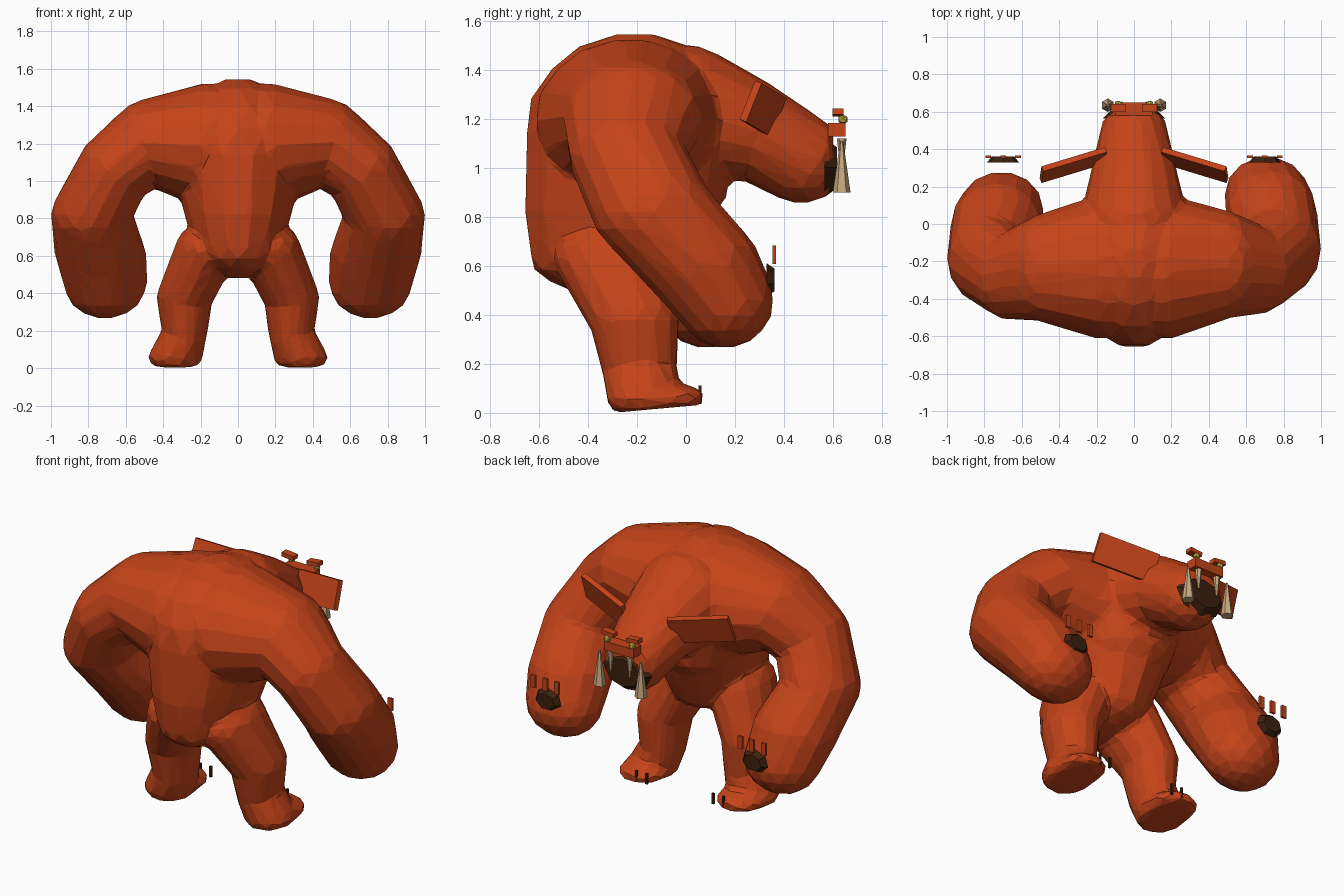
import bpy, bmesh, math
from mathutils import Vector, Matrix

if "Cube" in bpy.data.objects:
    bpy.data.objects.remove(bpy.data.objects["Cube"])


def material(name, rgb):
    m = bpy.data.materials.new(name)
    m.diffuse_color = (*rgb, 1)
    m.use_nodes = True
    m.node_tree.nodes["Principled BSDF"].inputs["Base Color"].default_value = m.diffuse_color
    return m


RED = material("rust red", (0.56, 0.057, 0.010))
DARK = material("dark brown", (0.045, 0.014, 0.004))
BONE = material("bone", (0.58, 0.40, 0.21))
YELLOW = material("eye yellow", (0.55, 0.48, 0.05))


def finish(bm, name, mat):
    bmesh.ops.recalc_face_normals(bm, faces=bm.faces)
    me = bpy.data.meshes.new(name)
    bm.to_mesh(me)
    bm.free()
    me.materials.append(mat)
    ob = bpy.data.objects.new(name, me)
    bpy.context.collection.objects.link(ob)
    return ob


def ellipsoid(bm, c, r, n=14, rows=9):
    out = []
    for i in range(rows):
        a = math.pi * (i + 0.5) / rows
        for j in range(n):
            b = 2 * math.pi * (j + 0.5 * (i % 2)) / n
            p = [c[0] + r[0] * math.sin(a) * math.cos(b),
                 c[1] + r[1] * math.sin(a) * math.sin(b),
                 c[2] + r[2] * math.cos(a)]
            p[1] = min(p[1], 0.60)                         # blunt muzzle
            p[2] = max(p[2], 0.09 * max(0, p[1] + 0.3))    # flat soles
            out.append(bm.verts.new(p))
    return out


def limb(bm, stations, side=1, shift=(0, 0)):
    """Skin between successive ellipsoids; y shift eases from first to last."""
    last = len(stations) - 1
    st = [((c[0] * side, c[1] + shift[0] + (shift[1] - shift[0]) * i / last, c[2]), r)
          for i, (c, r) in enumerate(stations)]
    for a, b in zip(st, st[1:]):
        vs = ellipsoid(bm, *a) + ellipsoid(bm, *b)
        res = bmesh.ops.convex_hull(bm, input=vs)
        junk = {g for g in res["geom_interior"] + res["geom_unused"]
                if isinstance(g, bmesh.types.BMVert)}
        bmesh.ops.delete(bm, geom=list(junk), context='VERTS')


# Body mass: torso, head, arms and legs fused into one faceted skin
torso = [((0, -.21, 1.14), (.36, .45, .41)),
         ((0, -.28, .82), (.285, .385, .24)),
         ((0, -.31, .64), (.235, .33, .16))]
chest = [((0, -.05, 1.14), (.34, .25, .27)),
         ((0, -.07, .95), (.28, .25, .20))]
head = [((0, .02, 1.22), (.29, .22, .28)),
        ((0, .26, 1.16), (.235, .15, .215)),
        ((0, .47, 1.035), (.185, .19, .18))]
arm = [((.14, -.23, 1.19), (.30, .39, .335)),
       ((.47, -.22, 1.21), (.22, .29, .23)),
       ((.66, -.25, 1.06), (.205, .235, .20)),
       ((.785, -.14, .82), (.215, .25, .20)),
       ((.735, .05, .61), (.245, .24, .20)),
       ((.71, .15, .46), (.225, .20, .195))]
pec = [((.10, -.05, 1.12), (.20, .22, .18)),
       ((.38, -.10, 1.15), (.14, .17, .15))]
leg = [((.17, -.30, .63), (.17, .24, .15)),
       ((.285, -.21, .38), (.15, .185, .14)),
       ((.285, -.19, .18), (.12, .155, .12)),
       ((.335, -.17, .06), (.145, .155, .09)),
       ((.33, -.05, .06), (.135, .125, .06))]
bm = bmesh.new()
limb(bm, torso)
limb(bm, chest)
limb(bm, head)
for s in (-1, 1):
    limb(bm, arm, s, (0, -.07) if s < 0 else (0, .01))
    limb(bm, pec, s)
    limb(bm, leg, s)
body = finish(bm, "body", RED)
remesh = body.modifiers.new("fuse", 'REMESH')
remesh.mode = 'VOXEL'
remesh.voxel_size = 0.02
remesh.use_smooth_shade = False
facet = body.modifiers.new("facet", 'DECIMATE')
facet.ratio = 0.04


def box(name, c, size, mat, axes=None):
    bm = bmesh.new()
    bmesh.ops.create_cube(bm, size=1)
    for v in bm.verts:
        p = Vector([v.co[i] * size[i] for i in range(3)])
        v.co = (axes @ p if axes else p) + Vector(c)
    return finish(bm, name, mat)


def disc(name, c, rx, rz, depth, mat, n=8):
    """Bevelled polygon plate facing +y."""
    bm = bmesh.new()
    bmesh.ops.create_cone(bm, cap_ends=True, segments=n, radius1=1, radius2=.7, depth=1)
    for v in bm.verts:
        x, y, z = v.co
        v.co = (c[0] + x * rx, c[1] + z * depth, c[2] + y * rz)
    return finish(bm, name, mat)


def fang(name, c, r_low, r_top, h):
    bm = bmesh.new()
    bmesh.ops.create_cone(bm, cap_ends=True, segments=6, radius1=r_low,
                          radius2=r_top, depth=h, matrix=Matrix.Translation(c))
    return finish(bm, name, BONE)


# Mouth and muzzle plate
disc("mouth", (0, .59, 1.0), .165, .12, .05, DARK)
box("muzzle_plate", (0, .615, 1.155), (.20, .07, .055), RED)

for s, tag in ((-1, "left"), (1, "right")):
    # Tusks, small teeth, eyes and brows
    fang(tag + "_tusk", (s * .14, .635, 1.005), .036, .006, .21)
    fang(tag + "_tooth", (s * .065, .635, 1.06), .006, .02, .12)
    bm = bmesh.new()
    bmesh.ops.create_icosphere(bm, subdivisions=1, radius=.022,
                               matrix=Matrix.Translation((s * .085, .64, 1.197)))
    finish(bm, tag + "_eye", YELLOW)
    box(tag + "_brow", (s * .085, .62, 1.226), (.08, .045, .025), RED,
        Matrix.Rotation(s * -.1, 3, 'Y'))

    # Slanted board ears, top edge leaning forward
    along = Vector((s * .33, -.10, .06)).normalized()
    across = Vector((0, .06, .16))
    across = (across - along * across.dot(along)).normalized()
    axes = Matrix((along, across, along.cross(across))).transposed()
    box(tag + "_ear", (s * .325, .315, 1.24), (.36, .17, .03), RED, axes)

    # Palm pads with three finger claws
    disc(tag + "_palm", (s * .70, .345, .54), .088, .07, .032, DARK, 7)
    for i in (-1, 0, 1):
        box(tag + "_finger_claw", (s * .70 + i * .08, .36, .645),
            (.03, .014, .075), RED)

    # Toe claws
    for i in (-1, 1):
        box(tag + "_toe_claw", (s * .26 + i * .035, .058, .08),
            (.014, .012, .065), DARK)
